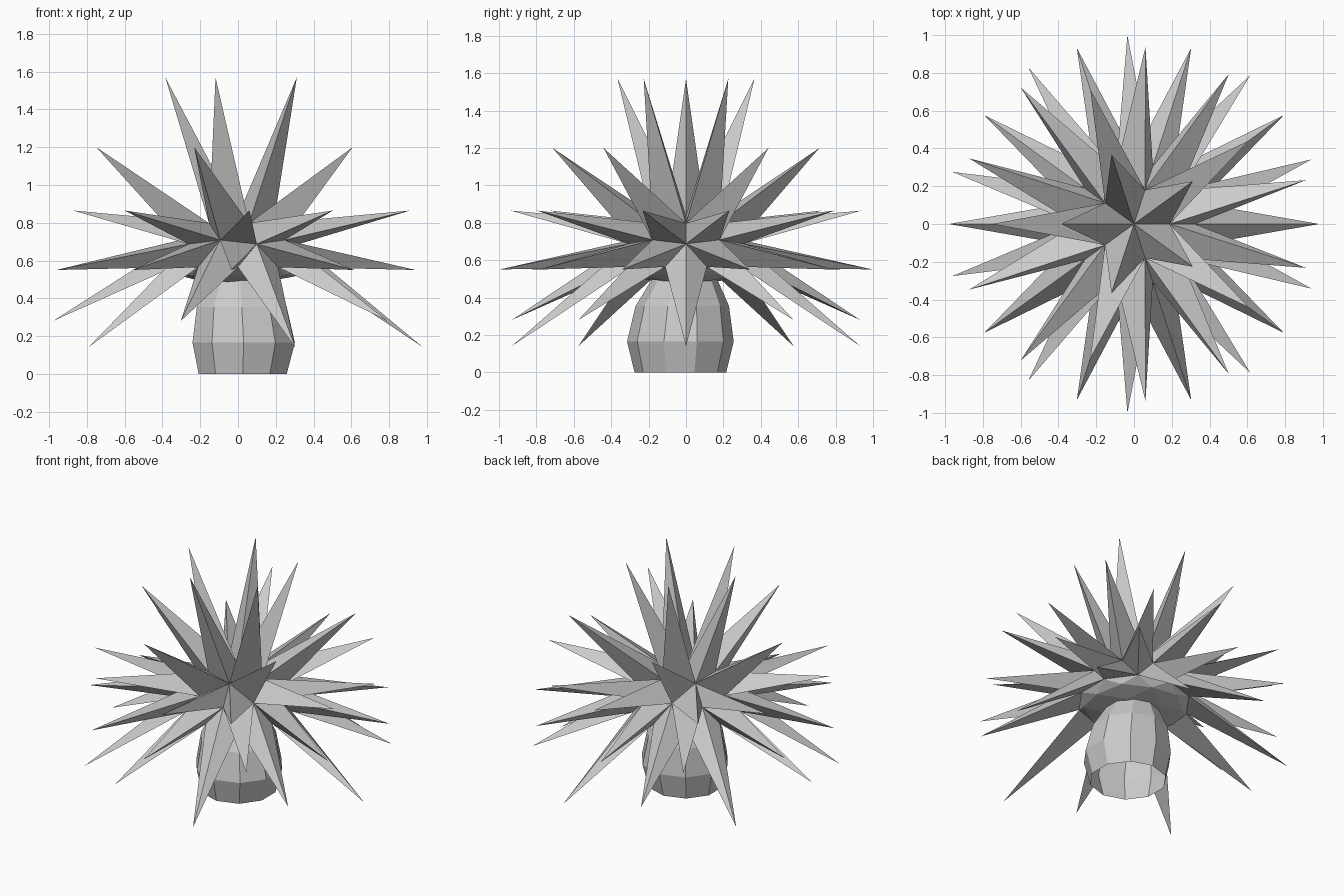
import bpy, bmesh
from math import atan2, cos, sin, radians, degrees
from mathutils import Vector

cube = bpy.data.objects.get("Cube")
if cube:
    bpy.data.objects.remove(cube, do_unlink=True)

grey = bpy.data.materials.new("light_grey")
grey.use_nodes = True
colour = (0.6, 0.6, 0.6, 1)
grey.diffuse_color = colour
grey.node_tree.nodes["Principled BSDF"].inputs["Base Color"].default_value = colour


def finish(bm, name):
    mesh = bpy.data.meshes.new(name)
    bm.to_mesh(mesh)
    bm.free()
    mesh.materials.append(grey)
    obj = bpy.data.objects.new(name, mesh)
    bpy.context.collection.objects.link(obj)
    return obj


def polar(r, angle, z):
    return Vector((r * cos(radians(angle)), r * sin(radians(angle)), z))


# Leaf rows: face height on the unit ball, tip radius, tip height,
# and the tip's angle from the nearest fifth of a turn (None = straight out)
ROWS = [
    (0.90, 0.385, 1.57, None),
    (0.74, 0.75, 1.20, None),
    (0.61, 0.94, 0.865, 14.3),
    (0.32, 1.00, 0.55, 20),
    (0.175, 0.98, 0.28, None),
    (0.149, 0.98, 0.14, None),
]
RADIUS, CENTRE, UPPER, LOWER = 0.36, 0.565, 0.76, 0.25

# Crown of spiky leaves: every upper face of a faceted ball is drawn out to a point
bm = bmesh.new()
bmesh.ops.create_icosphere(bm, subdivisions=2, radius=1)
upper = [f for f in bm.faces if f.calc_center_median().z > 0]
tips = []
for face in upper:
    c = face.calc_center_median()
    _, r, z, spread = min(ROWS, key=lambda row: abs(row[0] - c.z))
    angle = degrees(atan2(c.y, c.x))
    if spread is not None:
        fifth = 72 * round(angle / 72)
        angle = fifth + (spread if angle > fifth else -spread)
    tip = bmesh.ops.poke(bm, faces=[face])["verts"][0]
    tips.append((tip, polar(r, angle, z)))
for v in bm.verts:
    squash = UPPER if v.co.z > 0 else LOWER
    v.co = Vector((v.co.x * RADIUS, v.co.y * RADIUS, CENTRE + v.co.z * RADIUS * squash))
for tip, place in tips:
    tip.co = place
finish(bm, "leaf_crown")

# Bulbous ten-sided trunk, open underneath: radius, height, x and y of each ring
RINGS = [
    (0.245, 0.0, 0.025, -0.03),
    (0.285, 0.165, 0.03, -0.03),
    (0.25, 0.355, 0.02, -0.02),
    (0.16, 0.525, 0.01, -0.005),
]
bm = bmesh.new()
loops = [[bm.verts.new(polar(r, 36 * i - 90, z) + Vector((x, y, 0))) for i in range(10)]
         for r, z, x, y in RINGS]
for low, high in zip(loops, loops[1:]):
    for i in range(10):
        j = (i + 1) % 10
        bm.faces.new((low[i], low[j], high[j], high[i]))
bm.faces.new(loops[-1])
finish(bm, "trunk")
